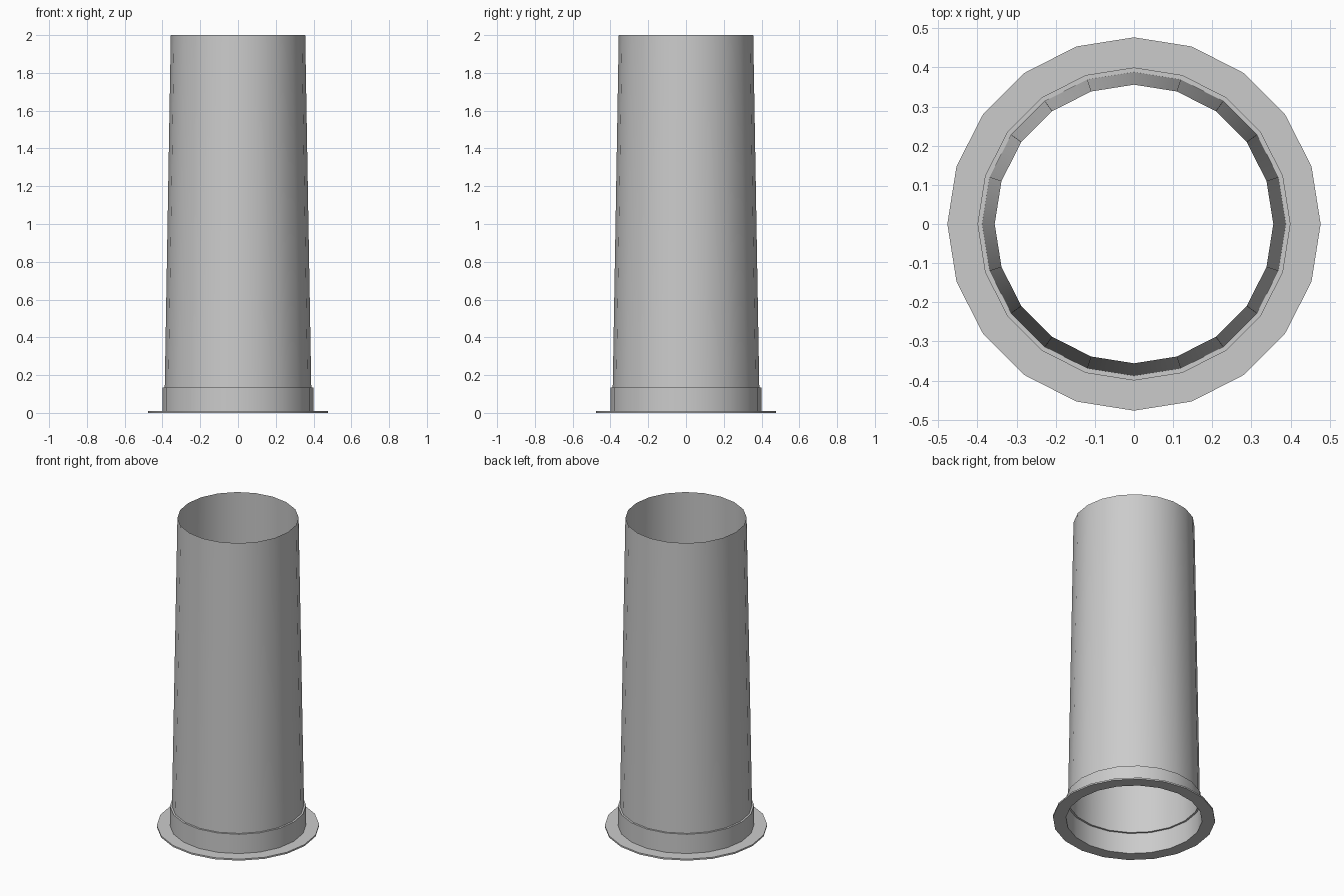
import bpy, bmesh, math

if "Cube" in bpy.data.objects:
    bpy.data.objects.remove(bpy.data.objects["Cube"])

SIDES = 20
grey = bpy.data.materials.new("light grey")
grey.diffuse_color = (0.6, 0.6, 0.6, 1)
grey.use_nodes = True
grey.node_tree.nodes["Principled BSDF"].inputs["Base Color"].default_value = grey.diffuse_color


def revolve(name, profile):
    """Spin an open (radius, height) profile around z into a sheet."""
    bm = bmesh.new()
    rings = []
    for r, z in profile:
        rings.append([bm.verts.new((r * math.cos(a), r * math.sin(a), z))
                      for a in (math.tau * i / SIDES for i in range(SIDES))])
    for lo, hi in zip(rings, rings[1:]):
        for i in range(SIDES):
            j = (i + 1) % SIDES
            bm.faces.new((lo[i], lo[j], hi[j], hi[i]))
    mesh = bpy.data.meshes.new(name)
    bm.to_mesh(mesh)
    bm.free()
    mesh.materials.append(grey)
    obj = bpy.data.objects.new(name, mesh)
    bpy.context.collection.objects.link(obj)
    bpy.ops.object.select_all(action='DESELECT')
    obj.select_set(True)
    bpy.context.view_layer.objects.active = obj
    bpy.ops.object.shade_smooth_by_angle(angle=math.radians(30))
    return obj


# Thin base flange: underside, rim and top
revolve("base_flange", [(0.40, 0), (0.477, 0), (0.477, 0.01), (0.40, 0.01)])
# Collar wall with its flat step in to the pipe
revolve("collar", [(0.40, 0), (0.40, 0.135), (0.388, 0.135)])
# Open, tapering pipe
revolve("pipe", [(0.388, 0.135), (0.356, 2.0)])
